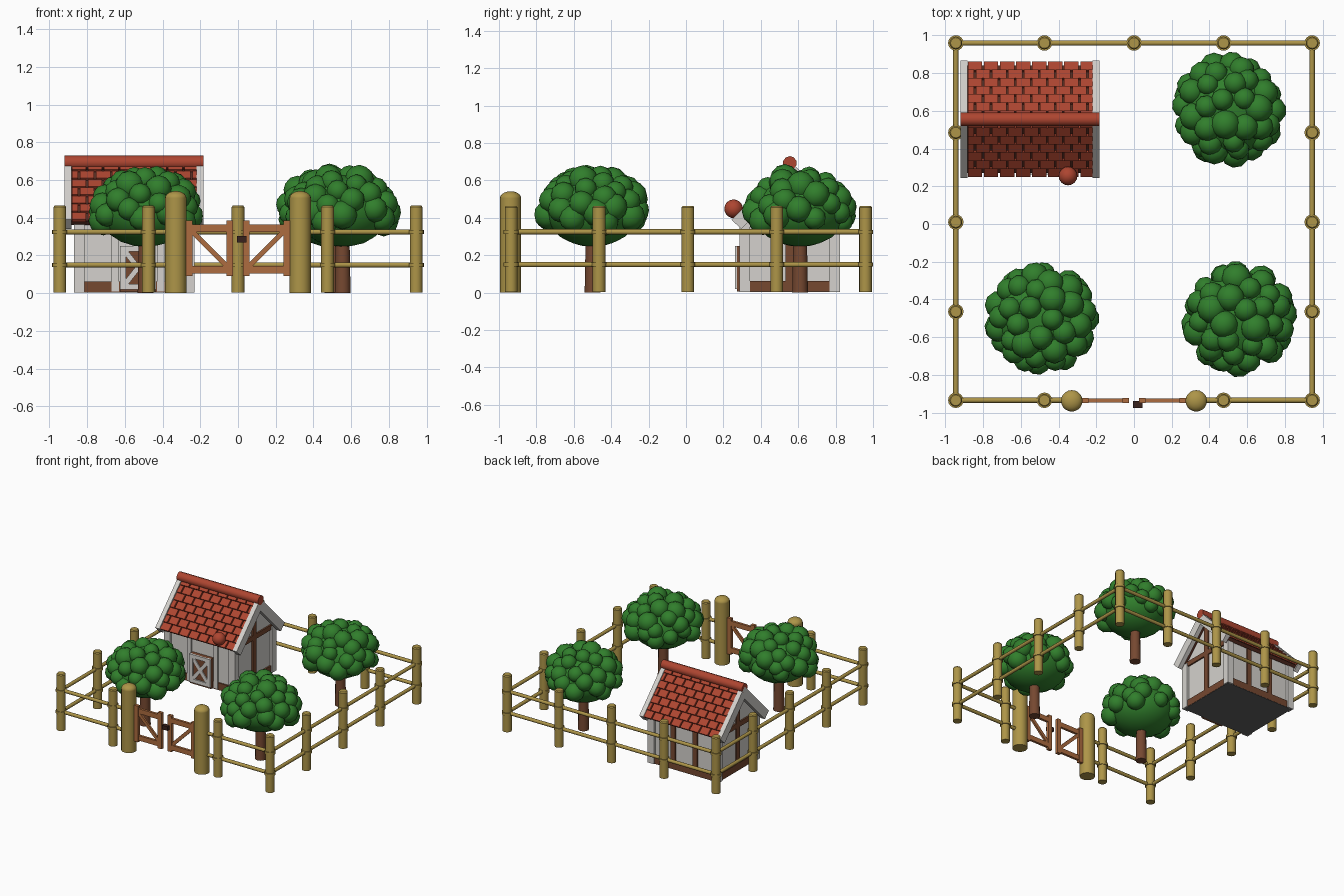
import bpy, bmesh, math, random
from mathutils import Matrix, Vector

if "Cube" in bpy.data.objects:
    bpy.data.objects.remove(bpy.data.objects["Cube"])

random.seed(4)


def material(name, r, g, b):
    m = bpy.data.materials.new(name)
    m.diffuse_color = (r, g, b, 1)
    m.use_nodes = True
    m.node_tree.nodes["Principled BSDF"].inputs["Base Color"].default_value = m.diffuse_color
    return m


OLIVE = material("olive wood", 0.42, 0.30, 0.065)
ORANGE = material("orange wood", 0.42, 0.15, 0.05)
BROWN = material("brown timber", 0.18, 0.065, 0.03)
RED = material("roof red", 0.42, 0.06, 0.03)
DARK = material("roof underlay", 0.09, 0.025, 0.015)
WHITE = material("off white", 0.66, 0.64, 0.61)
GREEN = material("leaf green", 0.03, 0.21, 0.025)
GREY = material("dark grey", 0.12, 0.12, 0.12)
BLACK = material("latch black", 0.04, 0.015, 0.012)


def finish(bm, name, mat, smooth=True):
    bmesh.ops.recalc_face_normals(bm, faces=bm.faces)
    me = bpy.data.meshes.new(name)
    bm.to_mesh(me)
    bm.free()
    me.materials.append(mat)
    ob = bpy.data.objects.new(name, me)
    bpy.context.collection.objects.link(ob)
    if smooth:
        bpy.ops.object.select_all(action='DESELECT')
        ob.select_set(True)
        bpy.context.view_layer.objects.active = ob
        bpy.ops.object.shade_smooth_by_angle(angle=math.radians(40))
    return ob


def box(bm, x0, x1, y0, y1, z0, z1, frame=Matrix()):
    mid = Matrix.Translation(((x0 + x1) / 2, (y0 + y1) / 2, (z0 + z1) / 2))
    size = Matrix.Diagonal((x1 - x0, y1 - y0, z1 - z0, 1))
    bmesh.ops.create_cube(bm, size=1, matrix=frame @ mid @ size)


def rod(bm, a, b, r0, r1=None, n=16):
    a, b = Vector(a), Vector(b)
    rot = (b - a).to_track_quat('Z', 'Y').to_matrix().to_4x4()
    bmesh.ops.create_cone(bm, cap_ends=True, segments=n, radius1=r0,
                          radius2=r0 if r1 is None else r1, depth=(b - a).length,
                          matrix=Matrix.Translation((a + b) / 2) @ rot)


def brace(bm, x0, z0, x1, z1, w, y0, y1):
    """flat diagonal bar in the xz plane"""
    d = Vector((x1 - x0, 0, z1 - z0))
    frame = Matrix.Translation(((x0 + x1) / 2, 0, (z0 + z1) / 2)) @ \
        Matrix.Rotation(-math.atan2(d.z, d.x), 4, 'Y')
    box(bm, -d.length / 2, d.length / 2, y0, y1, -w / 2, w / 2, frame)


# fence posts with rail bands
XS = (-0.945, -0.475, 0, 0.475, 0.945)
YS = (-0.935, -0.465, 0.01, 0.485, 0.96)
RAILS = (0.15, 0.325)
bm = bmesh.new()
for x in XS:
    for y in YS:
        edge = x in (XS[0], XS[-1]) or y in (YS[0], YS[-1])
        if not edge or (x == 0 and y == YS[0]):
            continue
        rod(bm, (x, y, 0.003), (x, y, 0.456), 0.034)
        rod(bm, (x, y, 0.456), (x, y, 0.464), 0.034, 0.028)
        for z in RAILS:
            rod(bm, (x, y, z - 0.011), (x, y, z + 0.011), 0.041)
finish(bm, "fence_posts", OLIVE)

# fence rails, open at the gate
bm = bmesh.new()
for z in RAILS:
    for x in (XS[0], XS[-1]):
        rod(bm, (x, YS[0], z), (x, YS[-1], z), 0.014, n=12)
    rod(bm, (XS[0], YS[-1], z), (XS[-1], YS[-1], z), 0.014, n=12)
    for s in (-1, 1):
        rod(bm, (s * 0.945, YS[0], z), (s * 0.33, YS[0], z), 0.014, n=12)
finish(bm, "fence_rails", OLIVE)

# thick domed gate posts
bm = bmesh.new()
for s in (-1, 1):
    rod(bm, (s * 0.33, -0.938, 0), (s * 0.33, -0.938, 0.505), 0.057, n=20)
    bmesh.ops.create_uvsphere(bm, u_segments=20, v_segments=10, radius=1,
                              matrix=Matrix.Translation((s * 0.33, -0.938, 0.505))
                              @ Matrix.Diagonal((0.057, 0.057, 0.037, 1)))
finish(bm, "gate_posts", OLIVE)

# two gate leaves
bm = bmesh.new()
for s in (-1, 1):
    def bar(a, b, z0, z1, t):
        box(bm, min(s * a, s * b), max(s * a, s * b), -0.936 - t, -0.936 + t, z0, z1)
    bar(0.027, 0.062, 0.09, 0.385, 0.013)
    bar(0.24, 0.275, 0.09, 0.385, 0.013)
    bar(0.03, 0.275, 0.325, 0.365, 0.010)
    bar(0.03, 0.275, 0.105, 0.145, 0.010)
    brace(bm, s * 0.055, 0.14, s * 0.245, 0.33, 0.027, -0.944, -0.928)
finish(bm, "gate_leaves", ORANGE, False)
bm = bmesh.new()
box(bm, -0.005, 0.045, -0.975, -0.94, 0.27, 0.303)
finish(bm, "gate_latch", BLACK, False)

# trees: trunk, core crown and leaf clumps
for i, (x, y) in enumerate(((-0.49, -0.5), (0.555, -0.5), (0.5, 0.61))):
    bm = bmesh.new()
    rod(bm, (x, y, 0), (x, y, 0.32), 0.042, 0.036, 12)
    finish(bm, f"tree_trunk_{i + 1}", BROWN)
    bm = bmesh.new()
    at = Matrix.Translation((x, y, 0.435))
    bmesh.ops.create_icosphere(bm, subdivisions=3, radius=1,
                               matrix=at @ Matrix.Diagonal((0.25, 0.25, 0.19, 1)))
    count = 40
    for k in range(count):
        h = 0.97 - 1.27 * k / (count - 1)
        a = 2.39996 * k + i + random.uniform(-0.15, 0.15)
        q = math.sqrt(1 - h * h)
        p = Vector((0.238 * q * math.cos(a), 0.238 * q * math.sin(a), 0.185 * h))
        bmesh.ops.create_icosphere(bm, subdivisions=2, radius=random.uniform(0.058, 0.08),
                                   matrix=at @ Matrix.Translation(p)
                                   @ Matrix.Rotation(a, 4, 'Z'))
    finish(bm, f"tree_crown_{i + 1}", GREEN)

# house walls: gabled profile extruded along x
X0, X1, Y0, Y1, YM = -0.87, -0.23, 0.287, 0.823, 0.555
bm = bmesh.new()
profile = ((Y0 + 0.02, 0.01), (Y1 - 0.02, 0.01), (Y1 - 0.02, 0.385), (YM, 0.635), (Y0 + 0.02, 0.385))
face = bm.faces.new([bm.verts.new((X0 + 0.02, y, z)) for y, z in profile])
ext = bmesh.ops.extrude_face_region(bm, geom=[face])
bmesh.ops.translate(bm, vec=(X1 - X0 - 0.04, 0, 0),
                    verts=[v for v in ext["geom"] if isinstance(v, bmesh.types.BMVert)])
finish(bm, "house_walls", WHITE, False)
bm = bmesh.new()
box(bm, X0 + 0.01, X1 - 0.01, Y0 + 0.01, Y1 - 0.01, 0.003, 0.012)
finish(bm, "house_floor", GREY, False)

# white corner boards and door-side boards
bm = bmesh.new()
for x in (X0, X1 - 0.055):
    for y in (Y0, Y1 - 0.055):
        box(bm, x, x + 0.055, y, y + 0.055, 0.004, 0.38)
for x in (-0.67, -0.43):
    box(bm, x, x + 0.04, Y0 + 0.008, Y0 + 0.03, 0.01, 0.38)
finish(bm, "corner_boards", WHITE, False)

# brown sills, gable beams and wall studs
bm = bmesh.new()
box(bm, X0 + 0.01, X1 - 0.01, Y0 + 0.009, Y0 + 0.03, 0.006, 0.062)
box(bm, X0 + 0.01, X1 - 0.01, Y1 - 0.03, Y1 - 0.009, 0.006, 0.062)
for x in (X0 + 0.008, X1 - 0.028):
    box(bm, x, x + 0.02, Y0 + 0.01, Y1 - 0.01, 0.006, 0.062)
    box(bm, x, x + 0.02, Y0 + 0.01, Y1 - 0.01, 0.355, 0.395)
    box(bm, x, x + 0.02, YM - 0.022, YM + 0.022, 0.03, 0.62)
for x in (-0.67, -0.47):
    box(bm, x, x + 0.04, Y1 - 0.03, Y1 - 0.01, 0.03, 0.39)
finish(bm, "wall_timbers", BROWN, False)

# door with white frame and cross brace
bm = bmesh.new()
box(bm, -0.625, -0.435, 0.274, 0.31, 0.006, 0.25)
finish(bm, "door_panel", BROWN, False)
bm = bmesh.new()
for x in (-0.625, -0.465):
    box(bm, x, x + 0.03, 0.262, 0.28, 0.02, 0.25)
for z in (0.02, 0.22):
    box(bm, -0.62, -0.44, 0.263, 0.28, z, z + 0.03)
brace(bm, -0.605, 0.04, -0.455, 0.23, 0.028, 0.265, 0.28)
brace(bm, -0.605, 0.23, -0.455, 0.04, 0.028, 0.266, 0.28)
finish(bm, "door_frame", WHITE, False)

# roof slopes: underlay, staggered tiles and white end boards
ang = math.radians(45.5)
L, ROWS, TW = 0.432, 7, 0.085
base, tiles, ends = bmesh.new(), bmesh.new(), bmesh.new()
for s in (-1, 1):
    frame = Matrix(((1, 0, 0, 0), (0, s * math.cos(ang), s * math.sin(ang), YM),
                    (0, -math.sin(ang), math.cos(ang), 0.69), (0, 0, 0, 1)))
    box(base, -0.885, -0.215, 0, L - 0.012, -0.04, -0.012, frame)
    for x in (-0.92, -0.22):
        box(ends, x, x + 0.037, -0.01, L, -0.06, 0.012, frame)
    step = L / ROWS
    for r in range(ROWS):
        tilt = frame @ Matrix.Translation((0, r * step, 0)) @ Matrix.Rotation(0.1, 4, 'X')
        x = -0.885 - (TW / 2 if r % 2 else 0)
        while x < -0.22:
            a, b = max(x, -0.885) + 0.005, min(x + TW, -0.215) - 0.005
            if b - a > 0.015:
                box(tiles, a, b, 0, step - 0.003, -0.014, 0.003, tilt)
            x += TW
finish(base, "roof_underlay", DARK, False)
finish(tiles, "roof_tiles", RED, False)
finish(ends, "roof_end_boards", WHITE, False)

# ridge cap and red ball at the front eave
bm = bmesh.new()
rod(bm, (-0.92, YM, 0.693), (-0.182, YM, 0.693), 0.037, n=10)
finish(bm, "ridge_cap", RED)
bm = bmesh.new()
bmesh.ops.create_uvsphere(bm, u_segments=16, v_segments=10, radius=0.05,
                          matrix=Matrix.Translation((-0.35, 0.255, 0.448)))
finish(bm, "eave_ball", RED)
